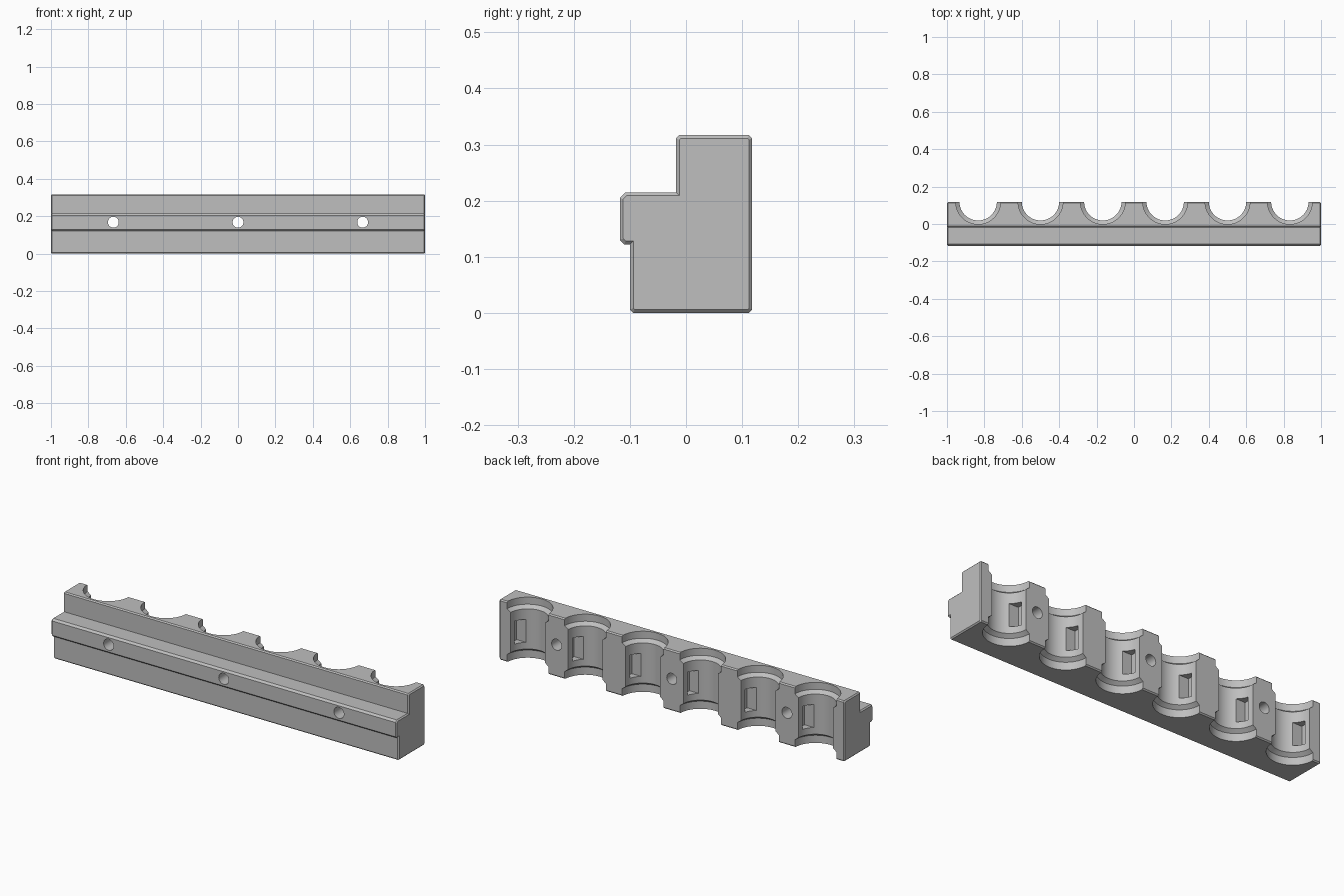
import bpy, bmesh, math
from mathutils import Vector, Matrix

if "Cube" in bpy.data.objects:
    bpy.data.objects.remove(bpy.data.objects["Cube"])

C = 0.006  # edge chamfer

grey = bpy.data.materials.new("plain grey")
grey.diffuse_color = (0.52, 0.52, 0.52, 1)
grey.use_nodes = True
grey.node_tree.nodes["Principled BSDF"].inputs["Base Color"].default_value = grey.diffuse_color


def make_object(name, bm):
    bmesh.ops.recalc_face_normals(bm, faces=bm.faces[:])
    mesh = bpy.data.meshes.new(name)
    bm.to_mesh(mesh)
    bm.free()
    mesh.materials.append(grey)
    obj = bpy.data.objects.new(name, mesh)
    bpy.context.collection.objects.link(obj)
    return obj


def inset(points, d):
    """Mitred inward offset of a counter-clockwise outline."""
    out = []
    for i, p in enumerate(points):
        a = (p - points[i - 1]).normalized()
        b = (points[(i + 1) % len(points)] - p).normalized()
        na, nb = Vector((-a.y, a.x)), Vector((-b.y, b.x))
        out.append(p + (na + nb) * (d / (1 + na.dot(nb))))
    return out


def skin(bm, rings):
    """Bridge closed rings of points and cap both ends."""
    loops = [[bm.verts.new(p) for p in ring] for ring in rings]
    for lo, hi in zip(loops, loops[1:]):
        for i in range(len(lo)):
            bm.faces.new((lo[i - 1], lo[i], hi[i], hi[i - 1]))
    bm.faces.new(loops[0])
    bm.faces.new(loops[-1])


# Stepped rail body, counter-clockwise side profile in (y, z)
profile = [Vector(p) for p in (
    (-0.094, 0), (0.112, 0), (0.118, 0.006), (0.118, 0.311), (0.112, 0.317),
    (-0.012, 0.317), (-0.018, 0.311), (-0.018, 0.215), (-0.108, 0.215),
    (-0.118, 0.205), (-0.118, 0.130), (-0.110, 0.122), (-0.100, 0.122),
    (-0.100, 0.006))]
small = inset(profile, C)
bm = bmesh.new()
skin(bm, [[(x, p.x, p.y) for p in pts] for x, pts in
          ((-1, small), (-1 + C, profile), (1 - C, profile), (1, small))])
body = make_object("holder_rail", bm)

# Six stepped half-round bores open at the back
bore_x = [(i - 2.5) / 3 for i in range(6)]
bore_y = 0.119
steps = ((-0.02, 0.12), (0.04, 0.12), (0.055, 0.1),
         (0.265, 0.1), (0.28, 0.12), (0.34, 0.12))
N = 64
bm = bmesh.new()
for x in bore_x:
    skin(bm, [[(x + r * math.cos(math.tau * (k + 0.5) / N),
                bore_y + r * math.sin(math.tau * (k + 0.5) / N), z)
               for k in range(N)] for z, r in steps])
bores = make_object("bore_cutter", bm)

# Rectangular side pockets in both walls of every bore
bm = bmesh.new()
for x in bore_x:
    bmesh.ops.create_cube(bm, size=1, matrix=Matrix.Translation((x, 0.066, 0.15))
                          @ Matrix.Diagonal((0.236, 0.048, 0.12, 1)))
pockets = make_object("pocket_cutter", bm)

# Three screw holes through the walls between bores
bm = bmesh.new()
for x in (-2 / 3, 0, 2 / 3):
    bmesh.ops.create_cone(bm, cap_ends=True, segments=32, radius1=0.029,
                          radius2=0.029, depth=0.6,
                          matrix=Matrix.Translation((x, 0, 0.168))
                          @ Matrix.Rotation(math.pi / 2, 4, 'X'))
holes = make_object("screw_hole_cutter", bm)

# Cut everything out of the rail, then drop the cutters
bpy.context.view_layer.objects.active = body
body.select_set(True)
for cutter in (bores, pockets, holes):
    cutter.hide_render = True
    cutter.select_set(False)
    mod = body.modifiers.new(cutter.name, 'BOOLEAN')
    mod.operation = 'DIFFERENCE'
    mod.solver = 'EXACT'
    mod.object = cutter
    bpy.ops.object.modifier_apply(modifier=mod.name)
    bpy.data.objects.remove(cutter)

bpy.ops.object.shade_smooth_by_angle(angle=math.radians(25))
